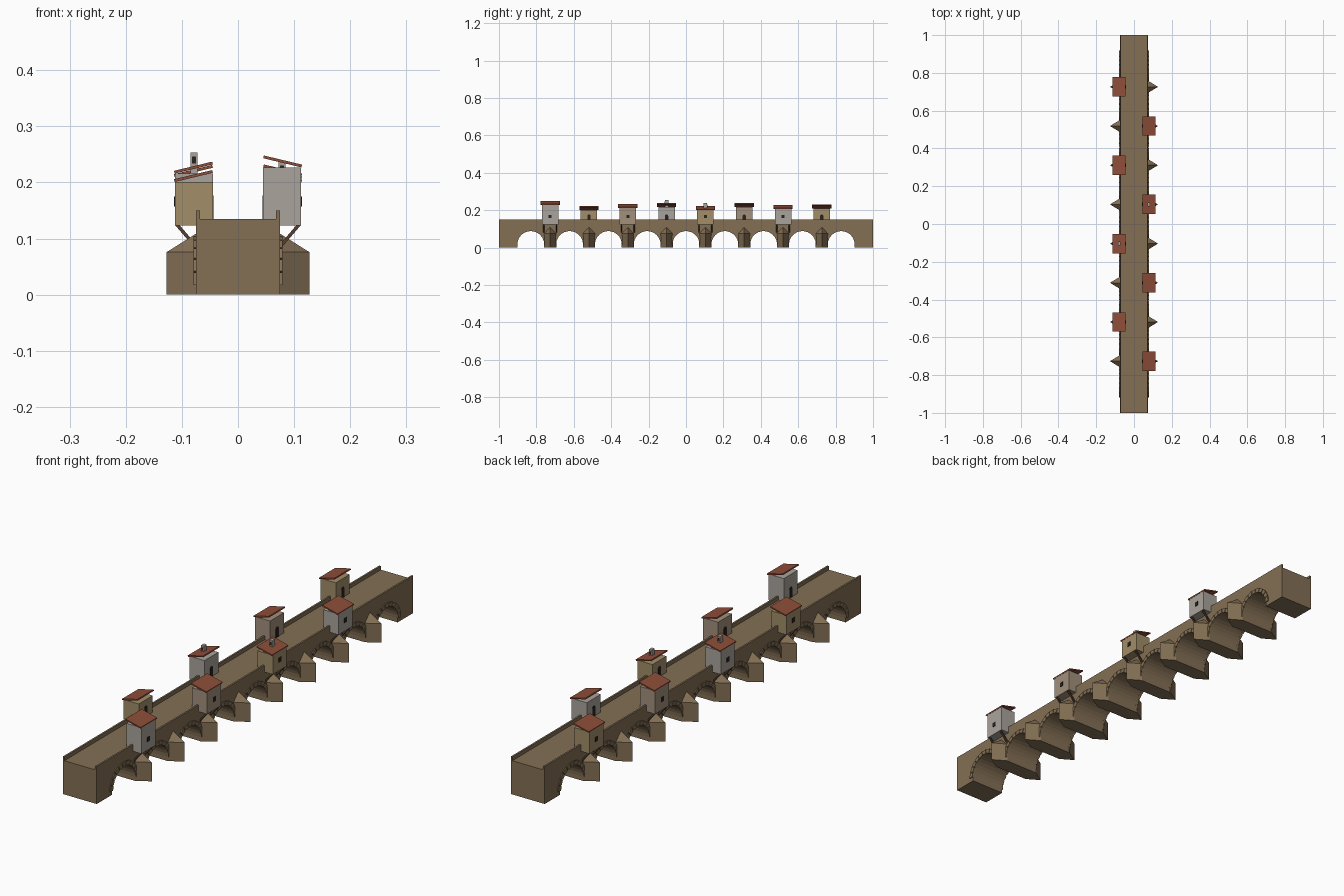
import bpy, bmesh, math
from mathutils import Matrix, Vector

if "Cube" in bpy.data.objects:
    bpy.data.objects.remove(bpy.data.objects["Cube"])

def mat(name, r, g, b):
    m = bpy.data.materials.new(name)
    m.diffuse_color = (r, g, b, 1)
    m.use_nodes = True
    m.node_tree.nodes["Principled BSDF"].inputs["Base Color"].default_value = m.diffuse_color
    return m

STONE = mat("stone", 0.23, 0.16, 0.09)
ROOF = mat("roof_tile", 0.27, 0.075, 0.04)
DARK = mat("dark_opening", 0.02, 0.017, 0.015)
WOOD = mat("timber", 0.09, 0.05, 0.03)
GREY = mat("grey_plaster", 0.40, 0.37, 0.33)
OCHRE = mat("ochre_plaster", 0.36, 0.27, 0.14)
BEIGE = mat("beige_plaster", 0.36, 0.28, 0.20)

def finish(name, bm, material):
    bmesh.ops.recalc_face_normals(bm, faces=bm.faces)
    me = bpy.data.meshes.new(name)
    bm.to_mesh(me)
    bm.free()
    me.materials.append(material)
    ob = bpy.data.objects.new(name, me)
    bpy.context.collection.objects.link(ob)
    return ob

def prisms(name, outlines, x0, x1, material):
    """Extrude (y, z) outlines along x."""
    bm = bmesh.new()
    for pts in outlines:
        a = [bm.verts.new((x0, y, z)) for y, z in pts]
        b = [bm.verts.new((x1, y, z)) for y, z in pts]
        bm.faces.new(a)
        bm.faces.new(b[::-1])
        for i in range(len(pts)):
            j = (i + 1) % len(pts)
            bm.faces.new((a[i], a[j], b[j], b[i]))
    return finish(name, bm, material)

def box(name, center, size, material, tilt=0.0):
    bm = bmesh.new()
    m = (Matrix.Translation(center) @ Matrix.Rotation(tilt, 4, 'Y')
         @ Matrix.Diagonal((*size, 1)))
    bmesh.ops.create_cube(bm, size=1, matrix=m)
    return finish(name, bm, material)

PITCH, R, SPRING = 0.2075, 0.072, 0.016
HALF, DECK = 0.075, 0.135
arch_y = [(i - 4) * PITCH for i in range(9)]
pier_y = [(i - 3.5) * PITCH for i in range(8)]

def arc(y, r, z, n, a0=math.pi, a1=0.0):
    return [(y + r * math.cos(a0 + (a1 - a0) * k / n),
             z + r * math.sin(a0 + (a1 - a0) * k / n)) for k in range(n + 1)]

# Bridge body with nine arched openings
outline = [(-1, 0)]
for y in arch_y:
    outline += [(y - R, 0)] + arc(y, R, SPRING, 16) + [(y + R, 0)]
outline += [(1, 0), (1, DECK), (-1, DECK)]
prisms("bridge_body", [outline], -HALF, HALF, STONE)

# Arch ring stones
N = 11
stones = []
for y in arch_y:
    for k in range(N):
        a0 = math.pi * (k + 0.06) / N
        a1 = math.pi * (k + 0.94) / N
        stones.append(arc(y, R, SPRING, 1, a0, a1) + arc(y, R + 0.017, SPRING, 1, a1, a0))

for s, side in ((1, "right"), (-1, "left")):
    prisms("arch_stones_" + side, stones, s * 0.068, s * 0.079, STONE)
    # Parapet
    box("parapet_" + side, (s * 0.0715, 0, DECK + 0.007), (0.007, 2, 0.016), STONE)
    # Pointed cutwaters with sloping caps
    for y in pier_y:
        bm = bmesh.new()
        tri = ((s * 0.073, y - 0.033), (s * 0.127, y), (s * 0.073, y + 0.033))
        lo = [bm.verts.new((*p, 0)) for p in tri]
        hi = [bm.verts.new((*p, 0.076)) for p in tri]
        peak = bm.verts.new((s * 0.073, y, 0.11))
        bm.faces.new(lo)
        for i in range(3):
            j = (i + 1) % 3
            bm.faces.new((lo[i], lo[j], hi[j], hi[i]))
            bm.faces.new((hi[i], hi[j], peak))
        finish("cutwater_" + side, bm, STONE)

# Houses, alternating sides, hanging over the piers
tops = [0.247, 0.221, 0.231, 0.236, 0.220, 0.236, 0.226, 0.230]
walls = [GREY, OCHRE, BEIGE]
FLOOR, CX = 0.123, 0.0785
for i, (y, top) in enumerate(zip(pier_y, tops)):
    s = 1 if i % 2 == 0 else -1
    body = top - 0.02
    box("house_walls", (s * CX, y, (FLOOR + body) / 2), (0.067, 0.088, body - FLOOR), walls[i % 3])
    # Lean-to roof falling outward
    box("house_roof", (s * (CX + 0.001), y, top - 0.0095), (0.070, 0.103, 0.005),
        ROOF, s * math.radians(13.5))
    # Outer window
    box("house_window", (s * 0.1125, y, 0.166), (0.003, 0.016, 0.018), DARK)
    # Inner arched door
    door = [(y - 0.009, DECK)] + arc(y, 0.009, 0.168, 8) + [(y + 0.009, DECK)]
    prisms("house_door", [door], s * 0.0435, s * 0.047, DARK)
    # Diagonal struts under the overhang
    a, b = Vector((s * 0.073, 0, 0.083)), Vector((s * 0.109, 0, 0.125))
    d = b - a
    for o in (-0.034, 0.034):
        box("house_strut", (a + b) / 2 + Vector((0, y + o, 0)), (0.006, 0.007, d.length),
            WOOD, math.atan2(d.x, d.z))
    # Chimneys on the two middle houses
    if i in (3, 4):
        h = top + 0.017 - body
        box("chimney", (s * CX, y, body + h / 2), (0.013, 0.018, h), GREY)
        box("chimney_vent", (s * CX, y, top + 0.004), (0.007, 0.020, 0.012), DARK)
